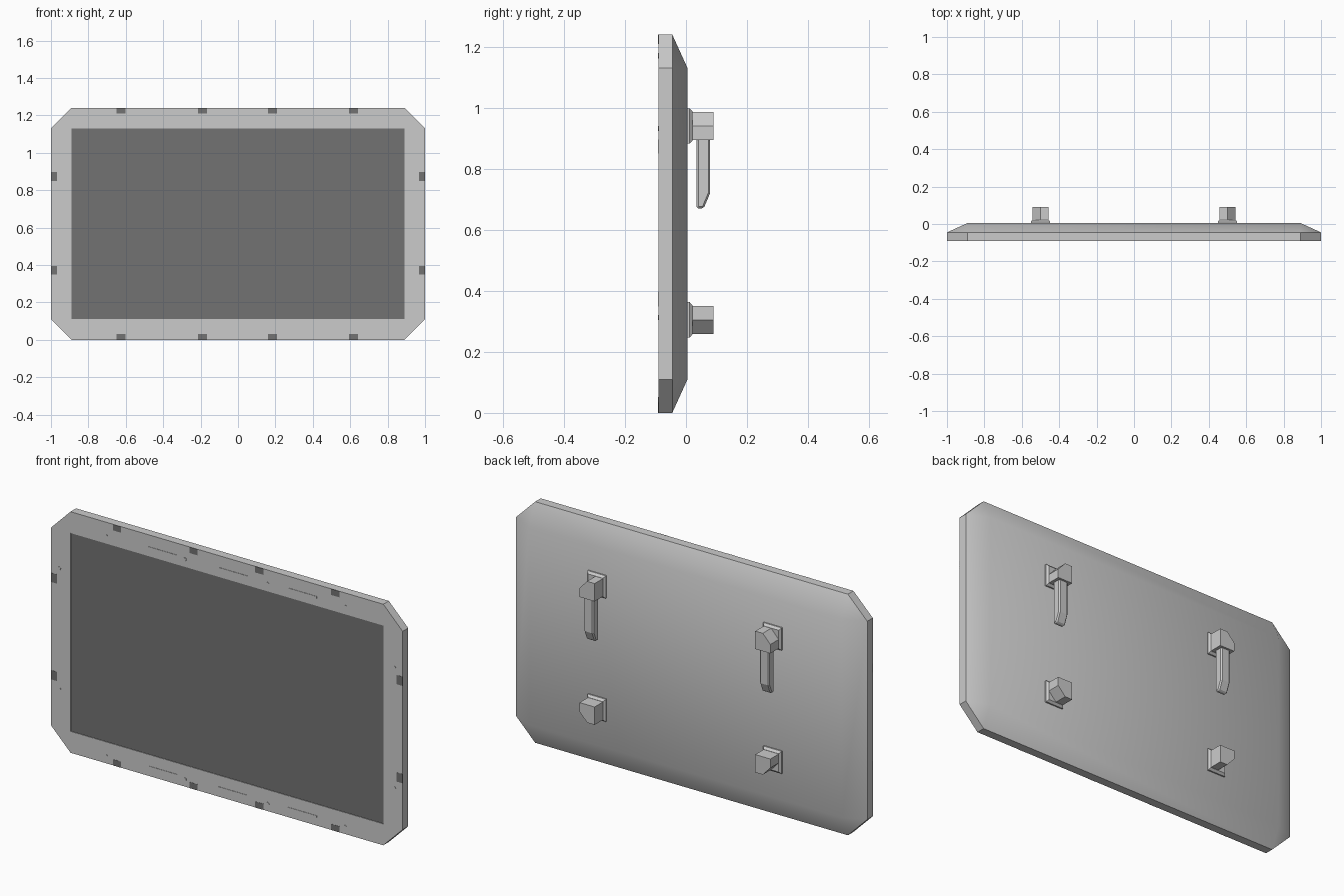
import bpy, bmesh, math
from mathutils import Vector

if "Cube" in bpy.data.objects:
    bpy.data.objects.remove(bpy.data.objects["Cube"])

dark = bpy.data.materials.new("dark_grey")
dark.diffuse_color = (0.17, 0.17, 0.17, 1)
dark.use_nodes = True
dark.node_tree.nodes["Principled BSDF"].inputs["Base Color"].default_value = dark.diffuse_color
H, C = 1.24, 0.11          # panel height, corner cut
FRONT, BACK = -0.09, 0.005


def finish(bm, name, mat=None, smooth=False):
    bmesh.ops.recalc_face_normals(bm, faces=bm.faces)
    me = bpy.data.meshes.new(name)
    bm.to_mesh(me)
    bm.free()
    ob = bpy.data.objects.new(name, me)
    bpy.context.collection.objects.link(ob)
    if mat:
        me.materials.append(mat)
    if smooth:
        bpy.ops.object.select_all(action='DESELECT')
        ob.select_set(True)
        bpy.context.view_layer.objects.active = ob
        bpy.ops.object.shade_smooth_by_angle(angle=math.radians(30))
    return ob


def prism(name, pts, axis, mat=None, smooth=False):
    """Extrude a closed loop of 3D points along a vector."""
    bm = bmesh.new()
    f = bm.faces.new([bm.verts.new(p) for p in pts])
    r = bmesh.ops.extrude_face_region(bm, geom=[f])
    bmesh.ops.translate(bm, vec=Vector(axis),
                        verts=[v for v in r["geom"] if isinstance(v, bmesh.types.BMVert)])
    return finish(bm, name, mat, smooth)


def front_plate(name, x, z, w, h, depth, mat=None):
    pts = [(x + sx * w / 2, FRONT + 0.004, z + sz * h / 2)
           for sx, sz in ((-1, -1), (1, -1), (1, 1), (-1, 1))]
    return prism(name, pts, (0, -0.004 - depth, 0), mat)


# Housing: octagonal rim, sloped back, recessed screen opening
bm = bmesh.new()
octagon = [(-1 + C, 0), (1 - C, 0), (1, C), (1, H - C),
           (1 - C, H), (-1 + C, H), (-1, H - C), (-1, C)]
rect = [(-1 + C, C), (1 - C, C), (1 - C, H - C), (-1 + C, H - C)]


def ring(pts, y):
    return [bm.verts.new((x, y, z)) for x, z in pts]


def bridge(a, b):
    n = len(a)
    for i in range(n):
        bm.faces.new((a[i], a[(i + 1) % n], b[(i + 1) % n], b[i]))


def oct_to_rect(o, r):
    for i in range(4):
        bm.faces.new((o[2 * i], o[2 * i + 1], r[(i + 1) % 4], r[i]))
        bm.faces.new((o[2 * i - 1], o[2 * i], r[i]))


rim_front, rim_back = ring(octagon, FRONT), ring(octagon, -0.045)
opening, floor, back = ring(rect, FRONT), ring(rect, FRONT + 0.006), ring(rect, BACK)
bridge(rim_front, rim_back)
oct_to_rect(rim_front, opening)
bridge(opening, floor)
bm.faces.new(floor)
oct_to_rect(rim_back, back)
bm.faces.new(back)
finish(bm, "housing", smooth=True)

# Dark screen
prism("screen", [(x, FRONT + 0.007, z) for x, z in rect], (0, -0.004, 0), dark)

# Dark edge tabs around the rim
for x in (-0.625, -0.19, 0.185, 0.617):
    for z in (0.0155, H - 0.0155):
        front_plate("edge_tab", x, z, 0.047, 0.031, 0.001, dark)
for x in (-0.9835, 0.9835):
    for z in (0.372, 0.873):
        front_plate("edge_tab", x, z, 0.033, 0.047, 0.001, dark)

# Slim bars on the top and bottom rim
for x in (-0.363, 0.035, 0.43):
    for z in (0.047, 1.175):
        front_plate("rim_bar", x, z, 0.165, 0.009, 0.002)

# Screws
screws = [(x, z) for x in (-0.687, -0.238, 0.233, 0.674) for z in (0.038, 1.17)]
screws += [(x, z) for x in (-0.953, 0.953) for z in (0.312, 0.932)]
for x, z in screws:
    pts = [(x + 0.008 * math.cos(a * math.pi / 6), FRONT + 0.003,
            z + 0.008 * math.sin(a * math.pi / 6)) for a in range(12)]
    prism("screw", pts, (0, -0.005, 0), smooth=True)

# Rear mounts: tapered base plate and block with outer corner cut off
for sx in (-1, 1):
    for sz, zc in ((-1, 0.305), (1, 0.94)):
        def corners(w, h, y):
            return [bm.verts.new((sx * 0.5 + a * w, y, zc + b * h))
                    for a, b in ((-1, -1), (1, -1), (1, 1), (-1, 1))]
        bm = bmesh.new()
        lo, mid, hi = corners(0.052, 0.058, 0), corners(0.052, 0.058, 0.012), corners(0.043, 0.047, 0.022)
        bridge(lo, mid)
        bridge(mid, hi)
        bm.faces.new(lo)
        bm.faces.new(hi)
        finish(bm, "mount_base")
        block = [(-1, -1), (1, -1), (1, 0), (0, 1), (-1, 1)]
        prism("mount_block", [(sx * (0.5 + a * 0.043), 0.01, zc + sz * b * 0.046) for a, b in block],
              (0, 0.08, 0))

    # Hanging lever under each upper mount
    side = [(0.035, 0.90), (0.079, 0.90), (0.079, 0.72), (0.058, 0.67), (0.040, 0.67), (0.035, 0.675)]
    lever = prism("lever", [(sx * 0.5 - 0.027, y, z) for y, z in side], (0.054, 0, 0))
    bev = lever.modifiers.new("edges", 'BEVEL')
    bev.width, bev.segments = 0.006, 1
    bev.limit_method, bev.angle_limit = 'ANGLE', math.radians(60)
